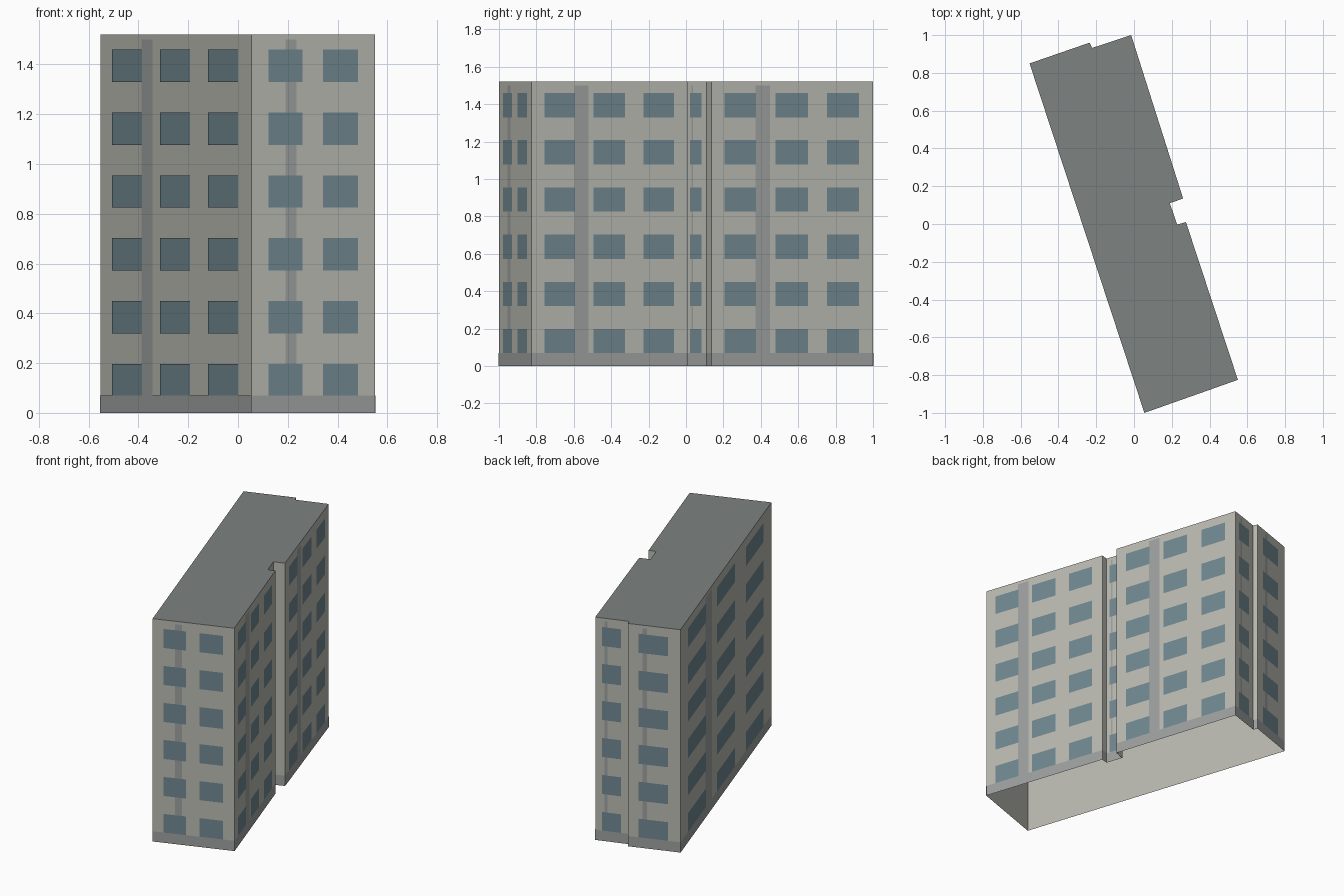
import bpy
from mathutils import Vector

if "Cube" in bpy.data.objects:
    bpy.data.objects.remove(bpy.data.objects["Cube"])

HEIGHT, BASE_TOP, STRIP_TOP = 1.52, 0.07, 1.5
ROWS, ROW_STEP, WIN_H, FIRST_TOP = 6, 0.2525, 0.13, 0.197

# Footprint, counter-clockwise from the front corner
plan = [(0.055, -1.0), (0.55, -0.825), (0.275, 0.01), (0.228, -0.003), (0.19, 0.11),
        (0.26, 0.135), (-0.015, 1.0), (-0.222, 0.932), (-0.235, 0.96), (-0.553, 0.85)]

# Window columns as fractions along each wall (walls not listed are blank)
three = [(0.08, 0.277), (0.396, 0.596), (0.715, 0.912)]
two = [(0.135, 0.413), (0.578, 0.86)]
one = [(0.2, 0.76)]
columns = {0: two, 1: three, 3: one, 5: three, 6: one, 8: one, 9: three}


def material(name, rgb):
    m = bpy.data.materials.new(name)
    m.diffuse_color = (*rgb, 1)
    m.use_nodes = True
    m.node_tree.nodes["Principled BSDF"].inputs["Base Color"].default_value = m.diffuse_color
    return m


def build(name, polygons, mat):
    verts, faces = [], []
    for poly in polygons:
        faces.append(range(len(verts), len(verts) + len(poly)))
        verts += poly
    me = bpy.data.meshes.new(name)
    me.from_pydata(verts, [], [list(f) for f in faces])
    me.materials.append(mat)
    ob = bpy.data.objects.new(name, me)
    bpy.context.collection.objects.link(ob)
    return ob


def panel(wall, u0, u1, z0, z1, offset=0.0):
    """Upright rectangle on a wall, pushed outwards by offset."""
    a = Vector(plan[wall])
    d = Vector(plan[(wall + 1) % len(plan)]) - a
    out = Vector((d.y, -d.x)).normalized() * offset
    p, q = a + d * u0 + out, a + d * u1 + out
    return [(p.x, p.y, z0), (q.x, q.y, z0), (q.x, q.y, z1), (p.x, p.y, z1)]


wall_mat = material("wall_plaster", (0.49, 0.49, 0.445))
roof_mat = material("roof_grey", (0.205, 0.228, 0.22))
glass_mat = material("window_glass", (0.165, 0.245, 0.28))
strip_mat = material("strip_grey", (0.34, 0.355, 0.35))

# Shell: outer walls open underneath, flat roof
walls = range(len(plan))
build("walls", [panel(w, 0, 1, 0, HEIGHT) for w in walls], wall_mat)
build("roof", [[(x, y, HEIGHT) for x, y in plan]], roof_mat)

# Plinth band around the foot
build("plinth_band", [panel(w, 0, 1, 0, BASE_TOP, 0.002) for w in walls], strip_mat)

# Vertical grey strips, partly behind the windows
build("wall_strips", [panel(w, 0.273, 0.345 if w == 9 else 0.362, BASE_TOP, STRIP_TOP, 0.001)
                      for w in columns], strip_mat)

# Window grid
windows = []
for w, cols in columns.items():
    for u0, u1 in cols:
        for r in range(ROWS):
            top = FIRST_TOP + r * ROW_STEP
            windows.append(panel(w, u0, u1, max(top - WIN_H, BASE_TOP), top, 0.002))
build("windows", windows, glass_mat)
